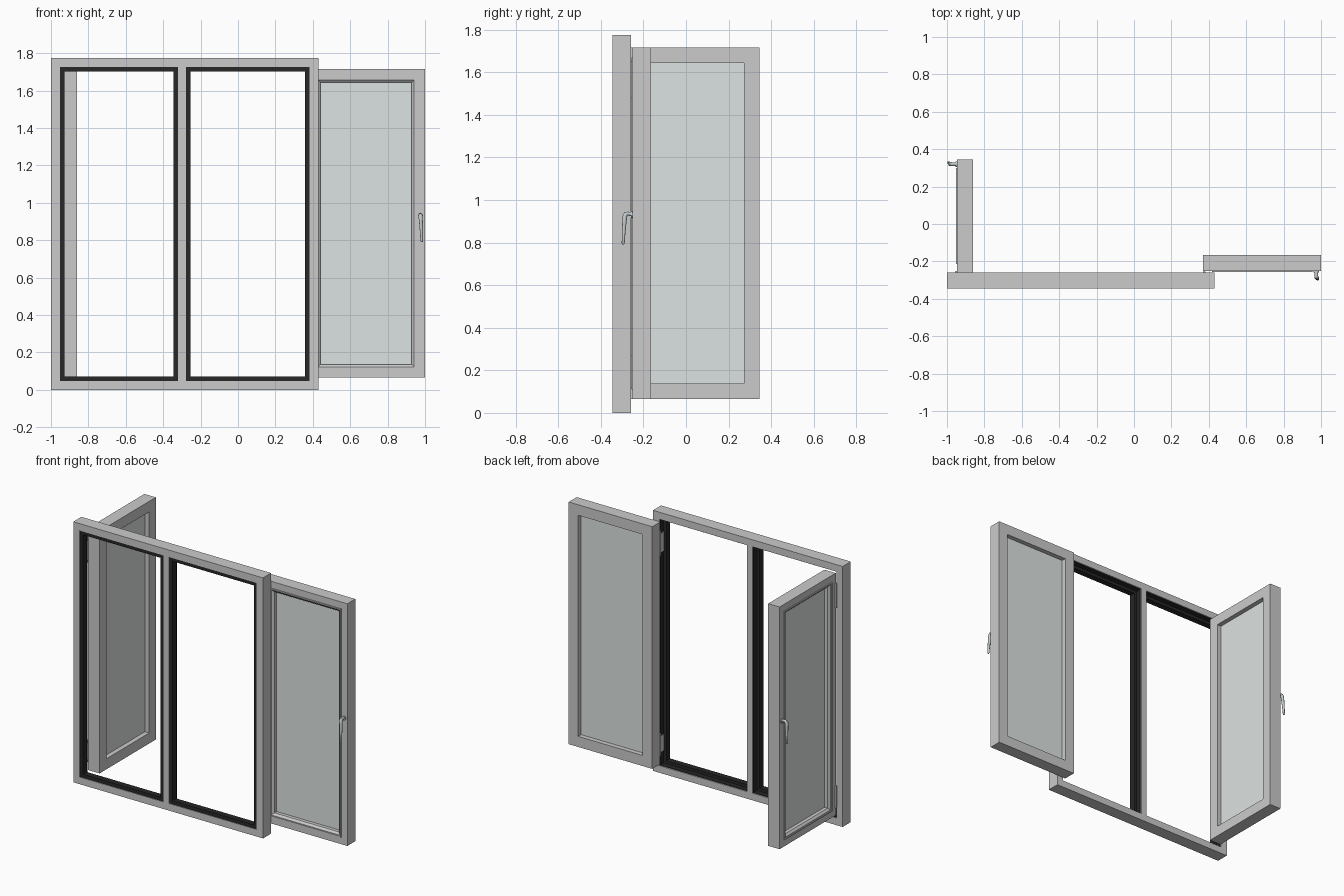
import bpy, bmesh, math
from mathutils import Vector

if "Cube" in bpy.data.objects:
    bpy.data.objects.remove(bpy.data.objects["Cube"])


def material(name, rgb):
    m = bpy.data.materials.new(name)
    m.diffuse_color = (*rgb, 1)
    m.use_nodes = True
    m.node_tree.nodes["Principled BSDF"].inputs["Base Color"].default_value = m.diffuse_color
    return m


BLACK = material("black_rubber", (0.02, 0.02, 0.02))
GLASS = material("pale_glass", (0.72, 0.77, 0.76))
METAL = material("handle_metal", (0.55, 0.6, 0.62))


# Local axes: u = across, d = depth, z = up; each place() maps them to the world
def place_frame(u, d, z):
    return Vector((u, -0.345 + d, z))


def place_left(u, d, z):
    return Vector((-0.861 - d, -0.26 + u, z))


def place_right(u, d, z):
    return Vector((0.37 + u, -0.165 - d, z))


def finish(name, bm, mat=None):
    bmesh.ops.recalc_face_normals(bm, faces=bm.faces)
    me = bpy.data.meshes.new(name)
    bm.to_mesh(me)
    bm.free()
    ob = bpy.data.objects.new(name, me)
    bpy.context.collection.objects.link(ob)
    if mat:
        me.materials.append(mat)
    return ob


def ring(name, place, u0, u1, z0, z1, profile, mat=None):
    """Mitred rectangular ring; profile is (inset, depth) points."""
    bm = bmesh.new()
    loops = [[bm.verts.new(place(u, d, z)) for u, z in
              ((u0 + w, z0 + w), (u1 - w, z0 + w), (u1 - w, z1 - w), (u0 + w, z1 - w))]
             for w, d in profile]
    for i, a in enumerate(loops):
        b = loops[(i + 1) % len(loops)]
        for k in range(4):
            n = (k + 1) % 4
            bm.faces.new((a[k], a[n], b[n], b[k]))
    return finish(name, bm, mat)


def box(name, place, u, d, z, mat=None):
    bm = bmesh.new()
    a, b = place(u[0], d[0], z[0]), place(u[1], d[1], z[1])
    bmesh.ops.create_cube(bm, size=1)
    for v in bm.verts:
        v.co = Vector(((a[i] + b[i]) / 2 + v.co[i] * (b[i] - a[i]) for i in range(3)))
    return finish(name, bm, mat)


def tube(name, points, radii, mat=None, sides=16):
    """Tapered round tube along a path, with capped ends."""
    bm = bmesh.new()
    loops = []
    for i, p in enumerate(points):
        t = (points[min(i + 1, len(points) - 1)] - points[max(i - 1, 0)]).normalized()
        side = t.orthogonal().normalized() if i == 0 else (side - t * side.dot(t)).normalized()
        up = t.cross(side)
        loops.append([bm.verts.new(p + radii[i] * (side * math.cos(a) + up * math.sin(a)))
                      for a in (2 * math.pi * k / sides for k in range(sides))])
    for a, b in zip(loops, loops[1:]):
        for k in range(sides):
            n = (k + 1) % sides
            bm.faces.new((a[k], a[n], b[n], b[k]))
    bm.faces.new(loops[0])
    bm.faces.new(loops[-1])
    ob = finish(name, bm, mat)
    bpy.ops.object.select_all(action='DESELECT')
    ob.select_set(True)
    bpy.context.view_layer.objects.active = ob
    bpy.ops.object.shade_smooth_by_angle(angle=math.radians(40))
    return ob


# Fixed frame and mullion
ring("outer_frame", place_frame, -1, 0.43, 0, 1.775,
     [(0, 0), (0.048, 0), (0.048, 0.087), (0, 0.087)])
box("mullion", place_frame, (-0.321, -0.278), (0, 0.087), (0.048, 1.727))

# Black rebated seals lining both openings
SEAL = [(0, 0.004), (0.024, 0.004), (0.024, 0.045), (0.004, 0.045), (0.004, 0.08), (0, 0.08)]
for side, u0, u1 in (("left", -0.952, -0.321), ("right", -0.278, 0.382)):
    ring(side + "_opening_seal", place_frame, u0, u1, 0.048, 1.727, SEAL, BLACK)

# Open sashes, each with bead, glass and handle
Z0, Z1 = 0.065, 1.715
for side, place, width in (("left", place_left, 0.605), ("right", place_right, 0.63)):
    ring(side + "_sash", place, 0, width, Z0, Z1,
         [(0, 0), (0.072, 0), (0.072, 0.074), (0.058, 0.086), (0, 0.086)])
    ring(side + "_sash_bead", place, 0, width, Z0, Z1,
         [(0.046, 0.083), (0.055, 0.083), (0.055, 0.092), (0.046, 0.092)])
    box(side + "_glass", place, (0.068, width - 0.068), (0.032, 0.05),
        (Z0 + 0.068, Z1 - 0.068), GLASS)

    hu = width - 0.025
    tube(side + "_handle_rose", [place(hu, 0.084, 0.93), place(hu, 0.093, 0.93)],
         [0.015, 0.015], METAL, 24)
    path = [(0, 0.09, 0.933), (0, 0.108, 0.936), (0, 0.117, 0.934), (0.001, 0.122, 0.924),
            (0.003, 0.124, 0.9), (0.006, 0.128, 0.84), (0.008, 0.13, 0.796), (0.008, 0.13, 0.79)]
    tube(side + "_handle_lever", [place(hu + u, d, z) for u, d, z in path],
         [0.009, 0.009, 0.011, 0.011, 0.01, 0.008, 0.007, 0.004], METAL)

# Hinge barrels and leaves between frame and sashes
for side, x, leaf in (("left", -0.95, 0.01), ("right", 0.376, -0.01)):
    for level, z0, z1 in (("lower", 0.12, 0.27), ("upper", 1.48, 1.65)):
        tube(f"{side}_{level}_hinge_pin", [Vector((x, -0.257, z0)), Vector((x, -0.257, z1))],
             [0.006, 0.006], METAL, 12)
        box(f"{side}_{level}_hinge_leaf", place_frame, sorted((x - leaf * 0.2, x + leaf * 0.4)),
            (0.05, 0.09), (z0 + 0.02, z1 - 0.02), METAL)
